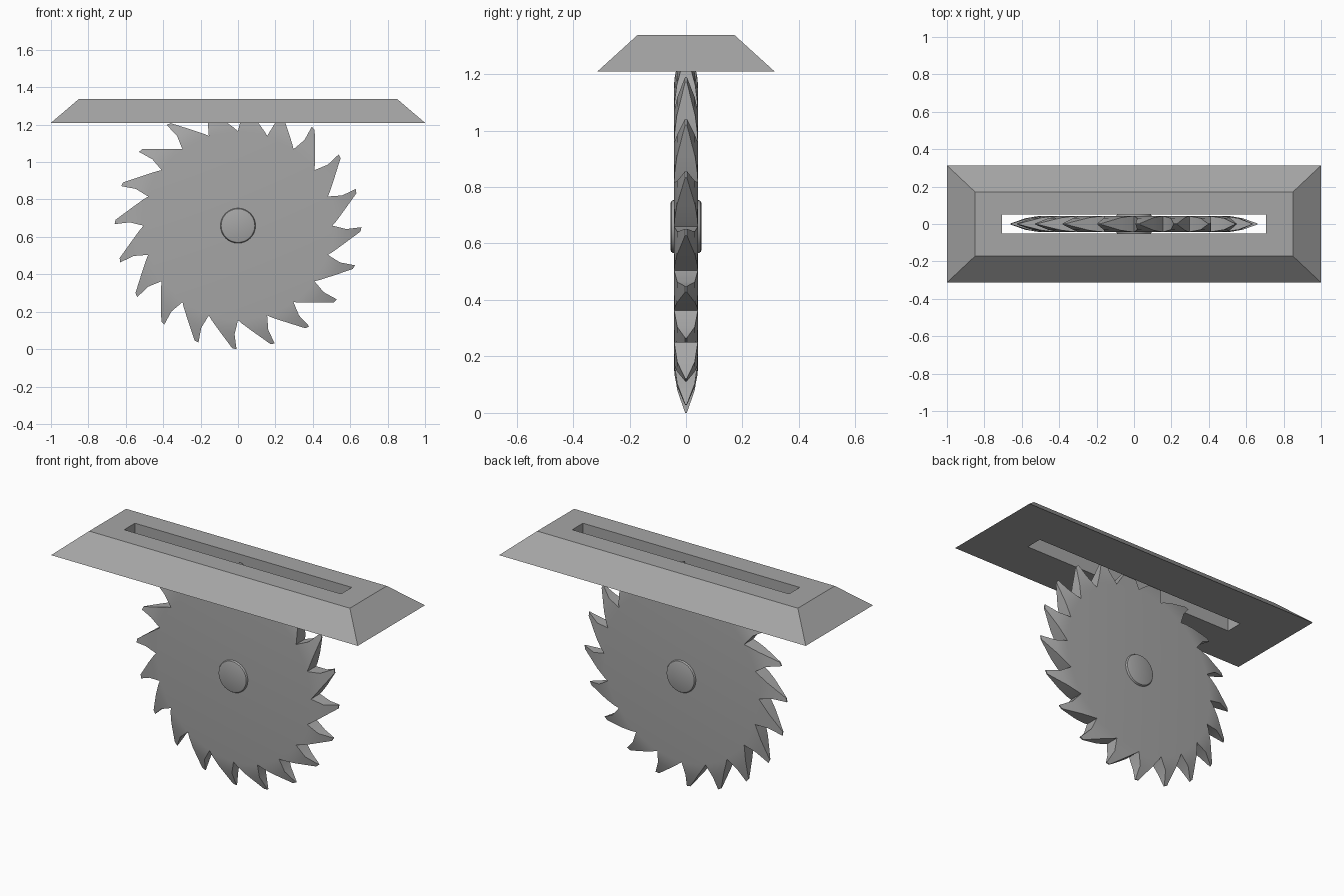
import bpy, bmesh, math
from mathutils import Vector

cube = bpy.data.objects.get("Cube")
if cube:
    bpy.data.objects.remove(cube, do_unlink=True)

CENTRE_Z = 0.66
TEETH = 20

steel = bpy.data.materials.new("grey steel")
steel.use_nodes = True
grey = (0.38, 0.38, 0.38, 1)
steel.diffuse_color = grey
steel.node_tree.nodes["Principled BSDF"].inputs["Base Color"].default_value = grey


def finish(name, bm, smooth_angle=None):
    bmesh.ops.recalc_face_normals(bm, faces=bm.faces)
    mesh = bpy.data.meshes.new(name)
    bm.to_mesh(mesh)
    bm.free()
    mesh.materials.append(steel)
    obj = bpy.data.objects.new(name, mesh)
    bpy.context.collection.objects.link(obj)
    if smooth_angle:
        bpy.ops.object.select_all(action="DESELECT")
        obj.select_set(True)
        bpy.context.view_layer.objects.active = obj
        bpy.ops.object.shade_smooth_by_angle(angle=math.radians(smooth_angle))
    return obj


# Sloped base plate with a long slot: four rectangular rings bridged in a loop
bm = bmesh.new()
rings = []
for hx, hy, z in ((1, 0.313, 1.21), (0.85, 0.172, 1.338),
                  (0.707, 0.05, 1.338), (0.707, 0.05, 1.21)):
    rings.append([bm.verts.new((sx * hx, sy * hy, z))
                  for sx, sy in ((-1, -1), (1, -1), (1, 1), (-1, 1))])
for i, ring in enumerate(rings):
    after = rings[(i + 1) % 4]
    for j in range(4):
        k = (j + 1) % 4
        bm.faces.new((ring[j], ring[k], after[k], after[j]))
finish("base_plate", bm)

# Tooth outline: radius, degrees behind the gullet, half thickness
TOOTH = ((0.505, 0, 0.042), (0.58, 1.8, 0.031), (0.66, 0.7, 0.003),
         (0.656, 2.7, 0.003), (0.567, 10.5, 0.033), (0.525, 15.5, 0.041))

# Saw blade: flat core with tapered, raked teeth
bm = bmesh.new()
sides = []
for side in (-1, 1):
    outline = []
    for t in range(TEETH):
        for radius, lag, half in TOOTH:
            a = math.radians(t * -360 / TEETH - lag)
            outline.append(bm.verts.new((radius * math.cos(a), side * half,
                                         CENTRE_Z + radius * math.sin(a))))
    sides.append(outline)
    n = len(outline)
    step = len(TOOTH)
    bm.faces.new(outline[::step])
    for s in range(0, n, step):
        gullet, lead, tip, tip_back, back, heel = outline[s:s + step]
        bm.faces.new((lead, tip, tip_back, back))
        bm.faces.new((gullet, lead, back, heel))
        bm.faces.new((gullet, heel, outline[(s + step) % n]))
front, rear = sides
for i in range(n):
    k = (i + 1) % n
    bm.faces.new((front[i], front[k], rear[k], rear[i]))
finish("saw_blade", bm, 30)

# Hub: a turned profile with rounded rims
bm = bmesh.new()
profile = ((0, -0.055), (0.082, -0.055), (0.09, -0.052), (0.094, -0.045),
           (0.094, 0.045), (0.09, 0.052), (0.082, 0.055), (0, 0.055))
points = [bm.verts.new((r, y, CENTRE_Z)) for r, y in profile]
edges = [bm.edges.new(pair) for pair in zip(points, points[1:])]
bmesh.ops.spin(bm, geom=points + edges, cent=(0, 0, CENTRE_Z), axis=(0, 1, 0),
               angle=math.tau, steps=32, use_duplicate=False)
bmesh.ops.remove_doubles(bm, verts=bm.verts, dist=0.0005)
finish("hub", bm, 35)
